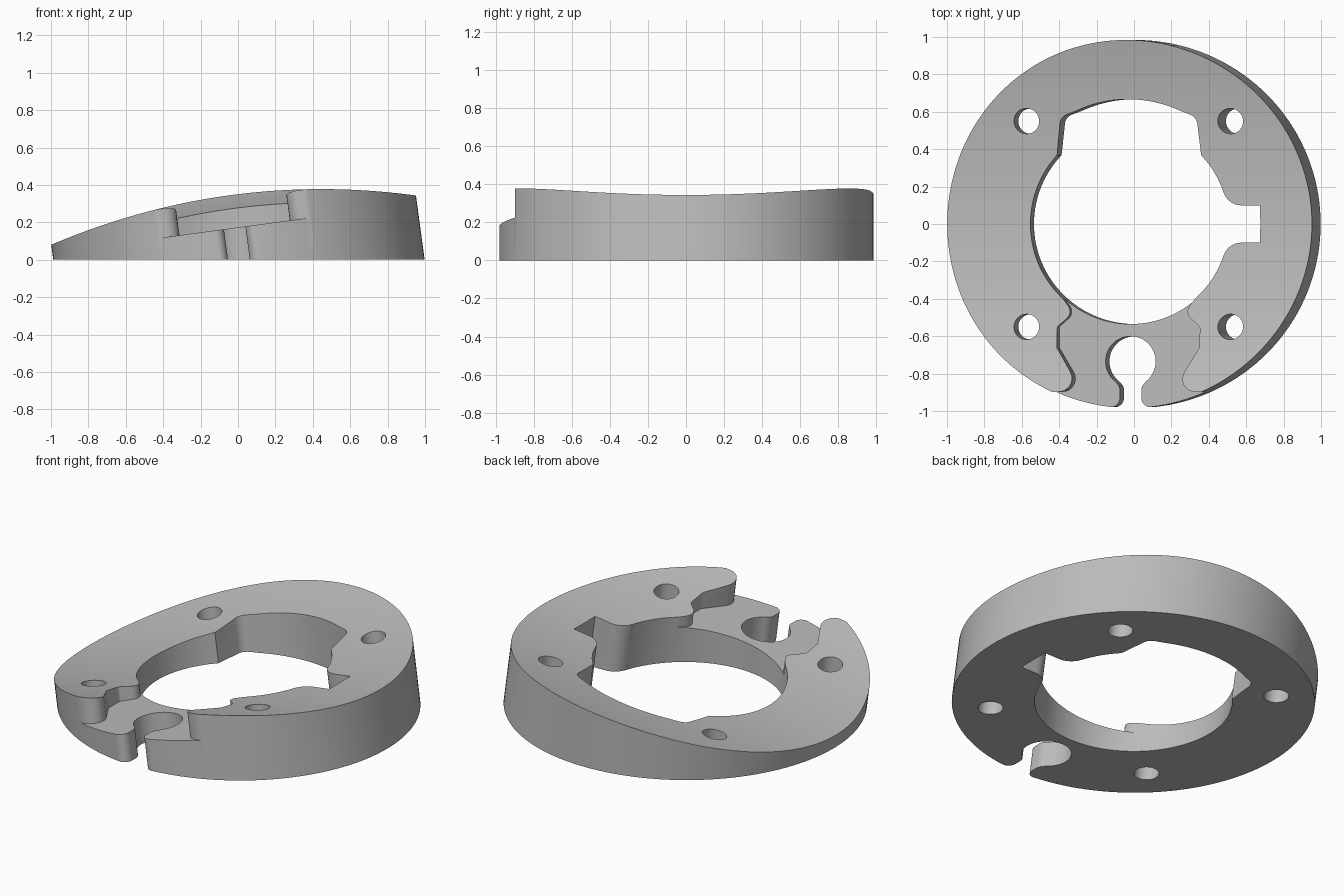
import bpy, bmesh
from math import sin, cos, tan, radians, pi
from mathutils import Vector

TILT = 0.135          # slope of the tilted plane, and lean of all the walls
STRETCH = 1.009       # tilted circles widen slightly on the base plane
CENTRE = 0.005

cube = bpy.data.objects.get("Cube")
if cube:
    bpy.data.objects.remove(cube, do_unlink=True)

grey = bpy.data.materials.new("plain_grey")
grey.use_nodes = True
grey.diffuse_color = (0.5, 0.5, 0.5, 1)
grey.node_tree.nodes["Principled BSDF"].inputs["Base Color"].default_value = grey.diffuse_color


def circle(x, y, r, n=48):
    return [(x + r * cos(2 * pi * i / n), y + r * sin(2 * pi * i / n)) for i in range(n)]


def rounded(corners, steps=8):
    """Turn (x, y, radius) corners into an outline with arcs."""
    out = []
    for i, (x, y, r) in enumerate(corners):
        p = Vector((x, y))
        if r == 0:
            out.append((x, y))
            continue
        a = (Vector(corners[i - 1][:2]) - p).normalized()
        b = (Vector(corners[(i + 1) % len(corners)][:2]) - p).normalized()
        half = a.angle(b) / 2
        mid = p + (a + b).normalized() * (r / sin(half))
        start = p + a * (r / tan(half)) - mid
        end = p + b * (r / tan(half)) - mid
        for k in range(steps + 1):
            t = k / steps
            swing = pi - 2 * half
            v = (start * sin((1 - t) * swing) + end * sin(t * swing)) / sin(swing)
            out.append(tuple(mid + v))
    return out


def mirror_x(half):
    return half + [(-x, y, r) for x, y, r in reversed(half)]


def mirror_y(half):
    return half + [(x, -y, r) for x, y, r in reversed(half)]


def make_object(name, rings):
    """Solid between two matching rings of points."""
    bm = bmesh.new()
    low, high = [[bm.verts.new(p) for p in ring] for ring in rings]
    n = len(low)
    bm.faces.new(low)
    bm.faces.new(high)
    for i in range(n):
        j = (i + 1) % n
        bm.faces.new((low[i], low[j], high[j], high[i]))
    bmesh.ops.recalc_face_normals(bm, faces=bm.faces)
    mesh = bpy.data.meshes.new(name)
    bm.to_mesh(mesh)
    bm.free()
    obj = bpy.data.objects.new(name, mesh)
    bpy.context.collection.objects.link(obj)
    mesh.materials.append(grey)
    return obj


def prism(name, outline, bottom=-0.2, top=0.7, slope=0.0):
    """Leaning prism; its bottom may follow the tilted plane."""
    rings = ([], [])
    for x, y in outline:
        u = CENTRE + x * STRETCH
        z = bottom
        if slope:
            z = (bottom + slope * u) / (1 + slope * TILT)
        rings[0].append((u - TILT * z, y, z))
        rings[1].append((u - TILT * top, y, top))
    return make_object(name, rings)


# Main ring body
ring = prism("spacer_ring", circle(0, 0, 0.984, 160), bottom=0, top=0.6)

# Saddle-shaped top: a shallow trough along the tilted plane
ys = [-1.2 + 2.4 * i / 64 for i in range(65)]
rings = []
for x in (-1.5, 1.5):
    section = [(x, y, 0.215 + TILT * x + 0.14 * y * y) for y in ys]
    rings.append(section + [(x, 1.2, 1.2), (x, -1.2, 1.2)])
cutters = [make_object("top_cutter", rings)]

# Central bore
cutters.append(prism("bore_cutter", circle(0, 0, 0.535, 128)))

# Wide pocket at the back of the bore
side = [(0.2, 0.2, 0), (0.389, 0.365, 0), (0.367, 0.572, 0.06)]
arc = [(0.667 * cos(radians(a)), 0.667 * sin(radians(a)), 0) for a in range(65, 91, 3)]
cutters.append(prism("pocket_cutter", rounded(mirror_x(side + arc))))

# Square key slot with filleted mouth
slot = [(0.705, 0.1, 0), (0.531, 0.1, 0.1), (0.506, 0.174, 0), (0.3, 0.1, 0)]
cutters.append(prism("slot_cutter", rounded(mirror_y(slot[::-1]))))

# Lowered front shelf with wavy sides
shelf = [(0.2, -0.3, 0), (0.362, -0.392, 0), (0.3, -0.475, 0.05), (0.385, -0.55, 0.02),
         (0.385, -0.66, 0), (0.245, -0.897, 0.07), (0.43, -0.897, 0), (0.43, -1.1, 0)]
cutters.append(prism("shelf_cutter", rounded(mirror_x(shelf)), bottom=0.173, slope=TILT))

# Keyhole through the shelf, with rounded lips
cutters.append(prism("keyhole_cutter", circle(0, -0.735, 0.135)))
neck = [(0.03, -0.75, 0), (0.118, -0.8, 0), (0.058, -0.87, 0.05),
        (0.058, -0.98, 0.05), (0.13, -0.98, 0), (0.13, -1.1, 0)]
cutters.append(prism("neck_cutter", rounded(mirror_x(neck))))

# Four screw holes
for sx in (-1, 1):
    for sy in (-1, 1):
        cutters.append(prism("screw_cutter", circle(sx * 0.55, sy * 0.55, 0.068, 40)))

# Carve the ring, then drop the cutters
bpy.context.view_layer.objects.active = ring
for cutter in cutters:
    cutter.hide_render = True
    mod = ring.modifiers.new("cut", "BOOLEAN")
    mod.operation = "DIFFERENCE"
    mod.solver = "EXACT"
    mod.object = cutter
    bpy.ops.object.modifier_apply(modifier=mod.name)
for cutter in cutters:
    bpy.data.objects.remove(cutter, do_unlink=True)

bpy.ops.object.select_all(action="DESELECT")
ring.select_set(True)
bpy.ops.object.shade_smooth_by_angle(angle=radians(30))
